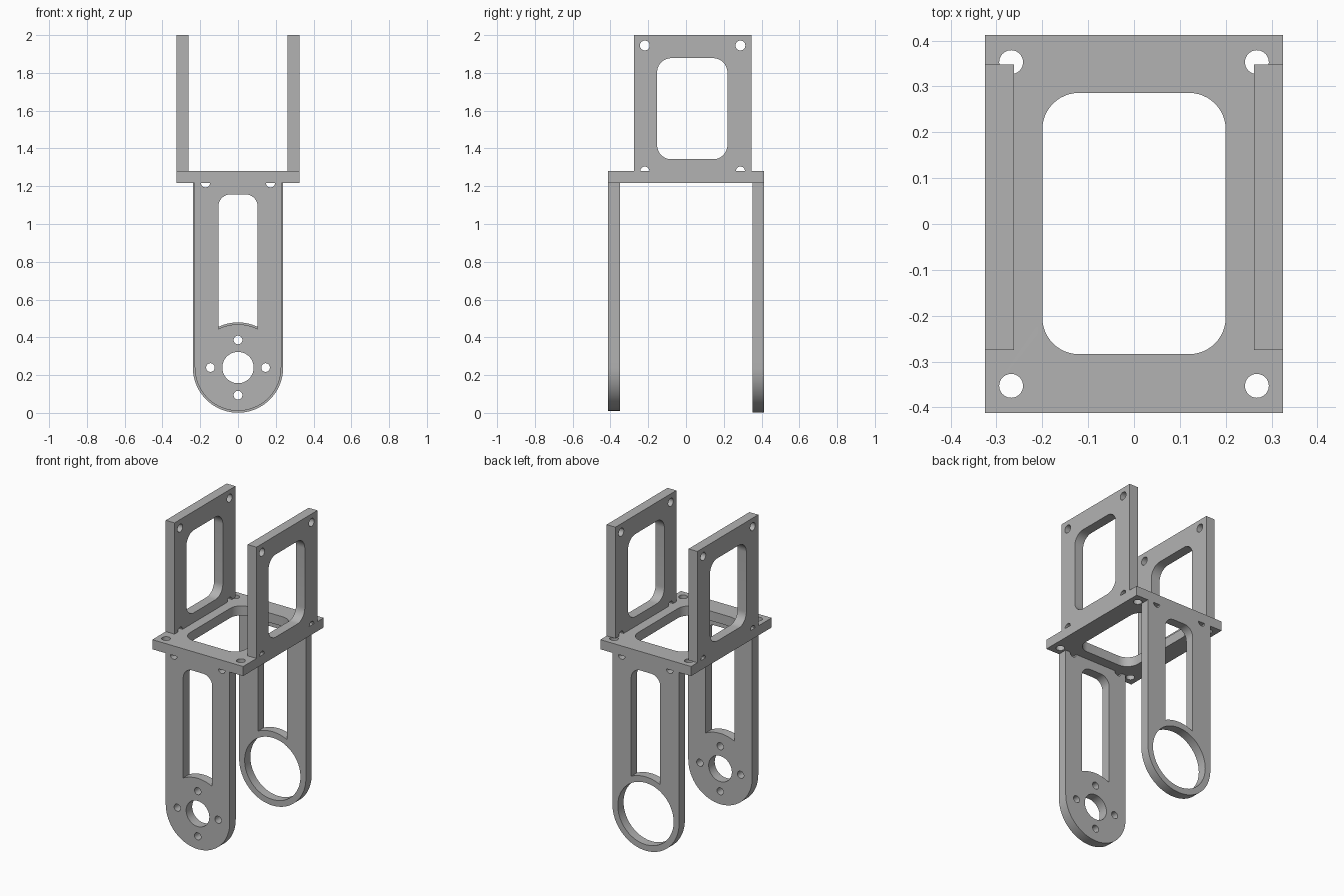
import bpy
import bmesh
from math import pi, cos, sin, asin, acos
from mathutils import Matrix

cube = bpy.data.objects.get("Cube")
if cube:
    bpy.data.objects.remove(cube, do_unlink=True)

grey = bpy.data.materials.new("satin grey")
grey.use_nodes = True
colour = (0.45, 0.45, 0.45, 1)
grey.diffuse_color = colour
grey.node_tree.nodes["Principled BSDF"].inputs["Base Color"].default_value = colour


def arc(cx, cy, r, start, end, n=24):
    return [(cx + r * cos(start + (end - start) * i / n),
             cy + r * sin(start + (end - start) * i / n)) for i in range(n + 1)]


def circle(cx, cy, r, n=48):
    return arc(cx, cy, r, 0, 2 * pi, n)[:-1]


def rounded(x0, x1, y0, y1, r):
    corners = [(x1 - r, y1 - r), (x0 + r, y1 - r), (x0 + r, y0 + r), (x1 - r, y0 + r)]
    pts = []
    for k, (cx, cy) in enumerate(corners):
        pts += arc(cx, cy, r, k * pi / 2, (k + 1) * pi / 2, 12)
    return pts


def plate(name, loops, thickness, matrix):
    """Extrude a flat outline with holes, then place it."""
    curve = bpy.data.curves.new(name, 'CURVE')
    curve.dimensions = '2D'
    curve.fill_mode = 'BOTH'
    curve.extrude = thickness / 2
    for pts in loops:
        spline = curve.splines.new('POLY')
        spline.points.add(len(pts) - 1)
        for p, (u, v) in zip(spline.points, pts):
            p.co = (u, v, 0, 1)
        spline.use_cyclic_u = True
    helper = bpy.data.objects.new(name + " outline", curve)
    bpy.context.collection.objects.link(helper)
    bpy.context.view_layer.update()
    deps = bpy.context.evaluated_depsgraph_get()
    mesh = bpy.data.meshes.new_from_object(helper.evaluated_get(deps))
    bpy.data.objects.remove(helper, do_unlink=True)

    bm = bmesh.new()
    bm.from_mesh(mesh)
    bmesh.ops.remove_doubles(bm, verts=bm.verts, dist=1e-5)
    bmesh.ops.transform(bm, matrix=matrix, verts=bm.verts)
    bmesh.ops.recalc_face_normals(bm, faces=bm.faces)
    bm.to_mesh(mesh)
    bm.free()
    mesh.materials.clear()
    mesh.materials.append(grey)
    obj = bpy.data.objects.new(name, mesh)
    bpy.context.collection.objects.link(obj)
    bpy.ops.object.select_all(action='DESELECT')
    obj.select_set(True)
    bpy.context.view_layer.objects.active = obj
    bpy.ops.object.shade_smooth_by_angle(angle=pi / 6)
    return obj


DECK_LOW, DECK_TOP = 1.218, 1.28
BOLT = 0.026
PIVOT = 0.24

# Middle deck with a rounded window and four corner bolt holes
W, D = 0.325, 0.412
deck = [[(-W, -D), (W, -D), (W, D), (-W, D)], rounded(-0.2, 0.2, -0.284, 0.286, 0.08)]
deck += [circle(sx * 0.268, sy * 0.353, BOLT) for sx in (-1, 1) for sy in (-1, 1)]
plate("deck", deck, DECK_TOP - DECK_LOW,
      Matrix.Translation((0, 0, (DECK_LOW + DECK_TOP) / 2)))


# Hanging arms: round lower end, half bolt holes under the deck, arched slot
def arm(name, r, y0, y1, holes):
    outline = arc(0, PIVOT, r, pi, 2 * pi, 48) + [(r, DECK_LOW)]
    for x in (0.172, -0.172):
        outline += arc(x, DECK_LOW, 0.024, 0, -pi)
    outline.append((-r, DECK_LOW))
    half, top, c = 0.104, 1.157, 0.065
    a = acos(half / r)
    slot = arc(half - c, top - c, c, 0, pi / 2, 12) + arc(c - half, top - c, c, pi / 2, pi, 12)
    slot += arc(0, PIVOT, r, pi - a, a)
    rot = Matrix.Rotation(pi / 2, 4, 'X')
    plate(name, [outline, slot] + holes, y1 - y0,
          Matrix.Translation((0, (y0 + y1) / 2, 0)) @ rot)


bolts = [circle(0.146 * cos(k * pi / 2), PIVOT + 0.146 * sin(k * pi / 2), 0.023, 32)
         for k in range(4)]
arm("front_motor_arm", 0.229, -D, -0.35, [circle(0, PIVOT, 0.083)] + bolts)
arm("back_bearing_arm", 0.239, 0.353, D, [circle(0, PIVOT, 0.2)])

# Upright side panels: window, bolt holes on top, half bolt holes at the deck
Y0, Y1 = -0.275, 0.348
BOLT_Y = (-0.218, 0.288)
outline = [(Y1, 2), (Y0, 2), (Y0, DECK_TOP)]
for y in BOLT_Y:
    outline += arc(y, DECK_TOP, 0.024, pi, 0)
outline.append((Y1, DECK_TOP))
panel = [outline, rounded(-0.153, 0.219, 1.343, 1.878, 0.075)]
panel += [circle(y, 1.945, BOLT) for y in BOLT_Y]
turn = Matrix(((0, 0, 1, 0), (1, 0, 0, 0), (0, 1, 0, 0), (0, 0, 0, 1)))
for side, s in (("left", 1), ("right", -1)):
    plate(side + "_upright", panel, W - 0.262,
          Matrix.Translation((s * (W + 0.262) / 2, 0, 0)) @ turn)
